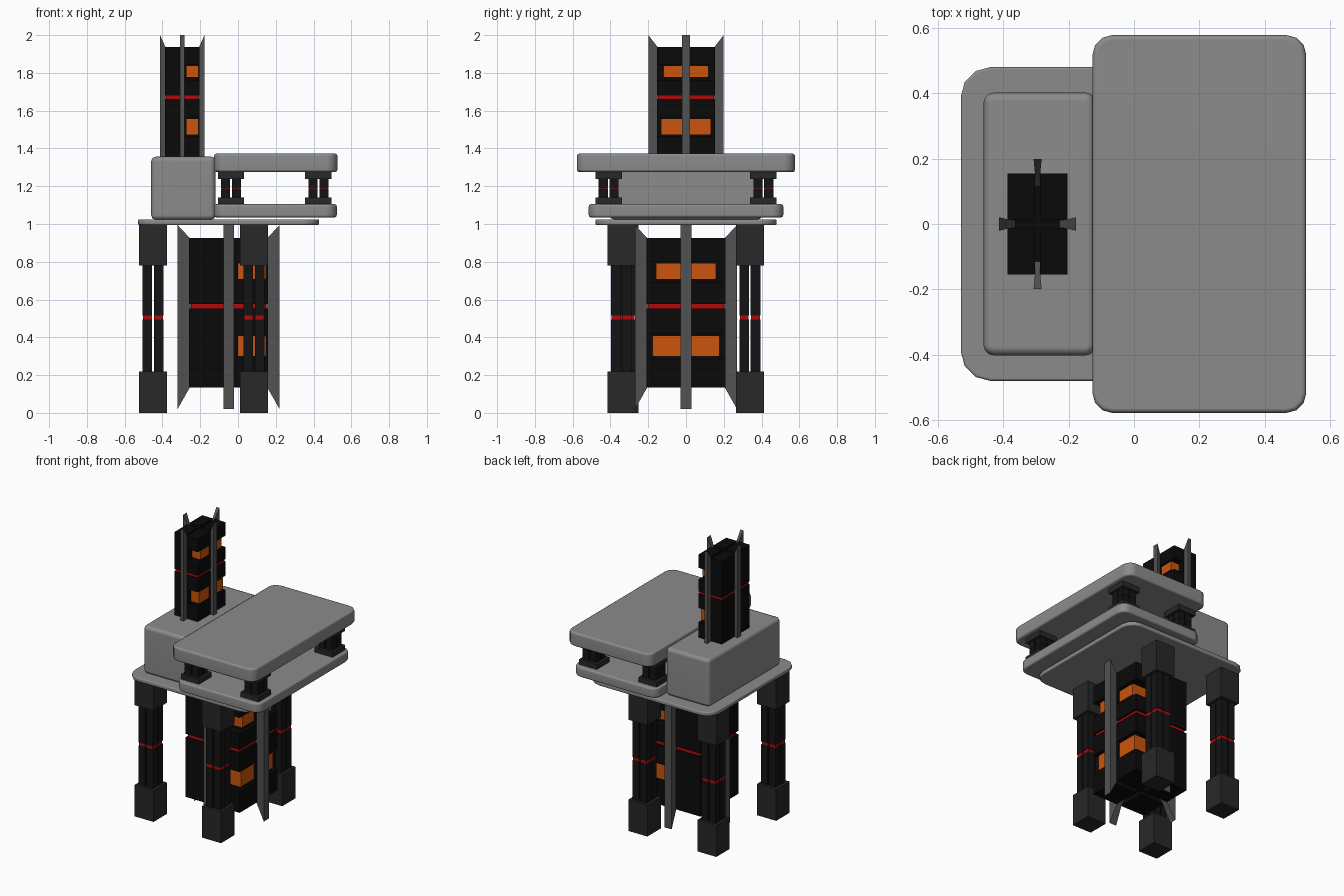
import bpy, bmesh
from mathutils import Vector

if "Cube" in bpy.data.objects:
    bpy.data.objects.remove(bpy.data.objects["Cube"])


def material(name, rgb):
    m = bpy.data.materials.new(name)
    m.diffuse_color = (*rgb, 1)
    m.use_nodes = True
    m.node_tree.nodes["Principled BSDF"].inputs["Base Color"].default_value = m.diffuse_color
    return m


GREY = material("grey", (0.26, 0.26, 0.26))
BLACK = material("black", (0.003, 0.003, 0.003))
DARK = material("dark_grey", (0.021, 0.021, 0.021))
BAR = material("bar_black", (0.007, 0.007, 0.007))
FIN = material("fin_grey", (0.085, 0.085, 0.085))
RED = material("red", (0.45, 0.003, 0.003))
ORANGE = material("orange", (0.6, 0.09, 0.004))


def finish(name, bm, mat):
    bmesh.ops.recalc_face_normals(bm, faces=bm.faces)
    me = bpy.data.meshes.new(name)
    bm.to_mesh(me)
    bm.free()
    ob = bpy.data.objects.new(name, me)
    bpy.context.collection.objects.link(ob)
    me.materials.append(mat)
    return ob


def add_box(bm, x, y, z):
    """Box from (min, max) pairs."""
    for v in bmesh.ops.create_cube(bm, size=1)["verts"]:
        v.co = Vector([(r[0] + r[1]) / 2 + c * (r[1] - r[0]) for r, c in zip((x, y, z), v.co)])


def slab(name, x, y, z, corner, edge, segs=3):
    """Plate with rounded vertical corners and softened rims."""
    bm = bmesh.new()
    add_box(bm, x, y, z)
    up = [e for e in bm.edges if abs(e.verts[0].co.z - e.verts[1].co.z) > 1e-4]
    bmesh.ops.bevel(bm, geom=up, offset=corner, segments=segs, profile=0.5, affect='EDGES')
    rim = [e for e in bm.edges if abs(e.verts[0].co.z - e.verts[1].co.z) < 1e-4]
    bmesh.ops.bevel(bm, geom=rim, offset=edge, segments=2, profile=0.5, affect='EDGES')
    ob = finish(name, bm, GREY)
    bpy.ops.object.select_all(action='DESELECT')
    ob.select_set(True)
    bpy.context.view_layer.objects.active = ob
    bpy.ops.object.shade_smooth_by_angle(angle=0.9)
    ob.modifiers.new("flat_tops", 'WEIGHTED_NORMAL').keep_sharp = True


def post(name, cx, cy, z0, w, h):
    """Square foot and head joined by four bars with red inserts."""
    a = w / 2
    caps, bars, inserts = bmesh.new(), bmesh.new(), bmesh.new()
    for t0, t1 in ((0, 0.22), (0.78, 1)):
        add_box(caps, (cx - a, cx + a), (cy - a, cy + a), (z0 + t0 * h, z0 + t1 * h))

    def cell(bm, sx, sy, lo, hi, t0, t1):
        add_box(bm, sorted((cx + sx * lo * a, cx + sx * hi * a)),
                sorted((cy + sy * lo * a, cy + sy * hi * a)), (z0 + t0 * h, z0 + t1 * h))

    for sx in (-1, 1):
        for sy in (-1, 1):
            cell(bars, sx, sy, 0.06, 0.75, 0.22, 0.494)
            cell(bars, sx, sy, 0.06, 0.75, 0.516, 0.78)
            cell(inserts, sx, sy, 0.08, 0.71, 0.494, 0.516)
    finish(name + "_caps", caps, DARK)
    finish(name + "_bars", bars, BAR)
    finish(name + "_inserts", inserts, RED)


def reactor(name, loc, scale, fin_top):
    """Finned core, built around its axis with the red band at height 0."""
    body, red, windows, fins = (bmesh.new() for _ in range(4))
    full = (-0.21, 0.21)
    halves = ((-0.21, -0.018), (0.018, 0.21))
    # inner column, and stack layers split into quadrants by the fin slots
    add_box(body, (-0.155, 0.155), (-0.155, 0.155), (-0.40, 0.33))
    for z in ((-0.43, -0.28), (-0.145, -0.012), (0.012, 0.125), (0.235, 0.36)):
        for x in halves:
            for y in halves:
                add_box(body, x, y, z)
    add_box(red, (-0.198, 0.198), (-0.2, 0.2), (-0.012, 0.012))
    # window layers: black back half, recessed orange front half
    for z, half, z_win in (((-0.28, -0.145), 0.178, (-0.265, -0.157)),
                           ((0.125, 0.235), 0.16, (0.145, 0.225))):
        add_box(body, (-0.21, 0.05), full, z)
        add_box(body, (0.05, 0.19), (-half + 0.005, half - 0.005), z)
        add_box(body, (0.05, 0.21), (-0.03, 0.03), z)
        for y in ((-half, -0.03), (0.03, half)):
            add_box(windows, (0.05, 0.197), y, z_win)
    # four trapezoid fins, flaring outwards
    for d in (Vector((1, 0, 0)), Vector((0, 1, 0)), Vector((-1, 0, 0)), Vector((0, -1, 0))):
        side = Vector((-d.y, d.x, 0))
        rows = []
        for s in (-1, 1):
            rows.append([fins.verts.new(d * r + side * s * w + Vector((0, 0, z)))
                         for r, w, z in ((0.15, 0.017, -0.37), (0.205, 0.018, -0.43),
                                         (0.27, 0.028, -0.545), (0.27, 0.028, fin_top),
                                         (0.205, 0.018, 0.36), (0.15, 0.017, 0.30))])
        fins.faces.new(rows[0])
        fins.faces.new(rows[1][::-1])
        for i in range(6):
            j = (i + 1) % 6
            fins.faces.new((rows[0][i], rows[0][j], rows[1][j], rows[1][i]))
    for part, bm, mat in (("body", body, BLACK), ("band", red, RED),
                          ("windows", windows, ORANGE), ("fins", fins, FIN)):
        ob = finish(name + "_" + part, bm, mat)
        ob.location, ob.scale = loc, scale


# platform, side block and raised double deck
slab("platform", (-0.53, 0.43), (-0.48, 0.48), (0.995, 1.025), 0.09, 0.008)
slab("side_block", (-0.46, -0.118), (-0.402, 0.402), (1.022, 1.357), 0.03, 0.025)
slab("lower_deck", (-0.127, 0.523), (-0.515, 0.515), (1.035, 1.105), 0.06, 0.012)
slab("upper_deck", (-0.127, 0.527), (-0.578, 0.578), (1.275, 1.373), 0.06, 0.014)

# four legs
for n, x, y in (("left_front_leg", -0.45, -0.325), ("left_back_leg", -0.45, 0.338),
                ("right_front_leg", 0.085, -0.341), ("right_back_leg", 0.085, 0.338)):
    post(n, x, y, 0, 0.148, 1.0)

# four short posts between the decks
for i, x in enumerate((-0.037, 0.426)):
    for j, y in enumerate((-0.41, 0.41)):
        post(f"deck_post_{i}{j}", x, y, 1.1, 0.14, 0.178)

# large core under the platform, smaller one on the block
reactor("lower_core", (-0.05, 0, 0.565), (1, 1, 1), 0.43)
reactor("upper_core", (-0.295, 0, 1.671), (0.435, 0.737, 0.74), 0.4446)
